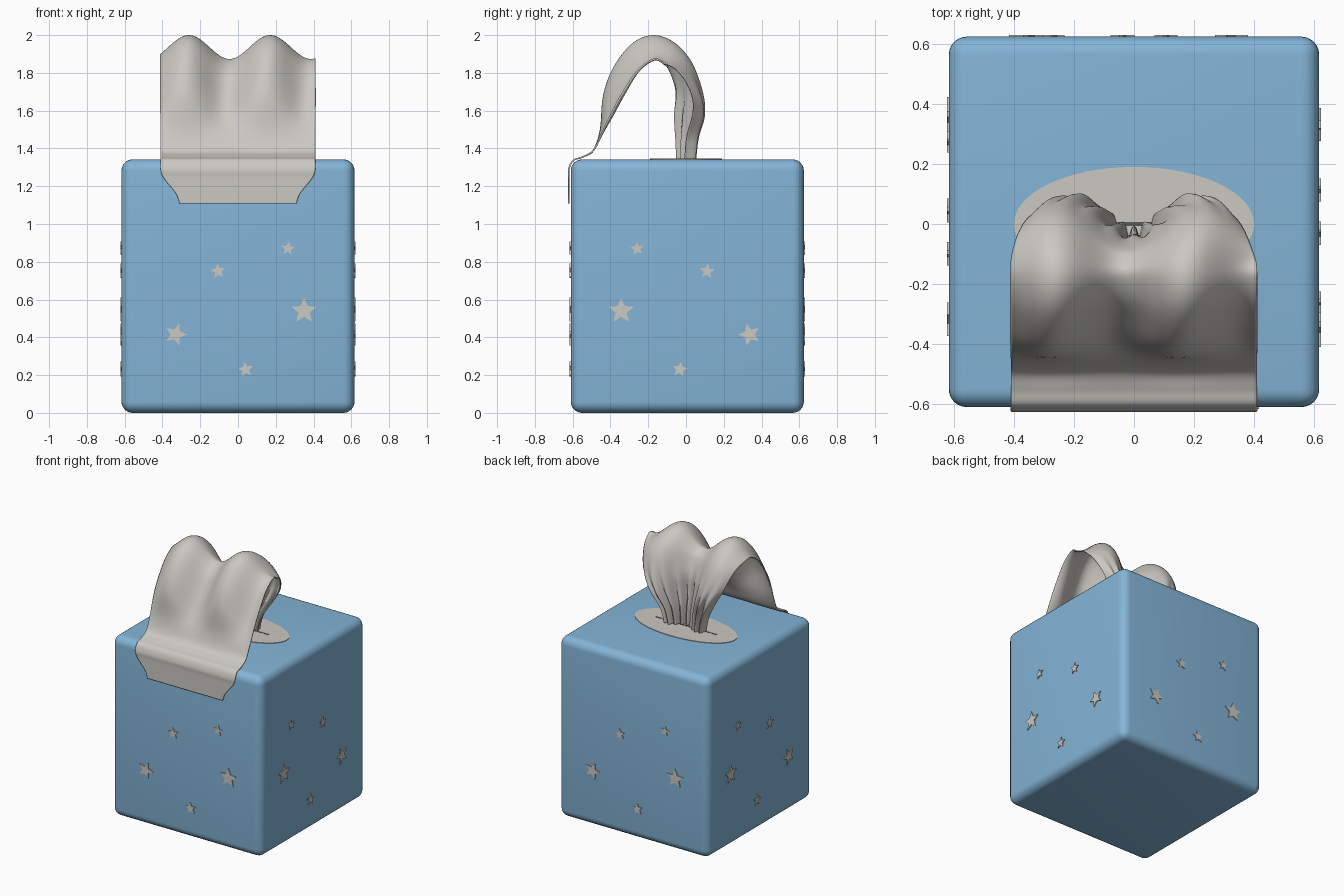
import bpy, bmesh, math
from mathutils import Matrix, Vector

if "Cube" in bpy.data.objects:
    bpy.data.objects.remove(bpy.data.objects["Cube"])


def material(name, rgb):
    m = bpy.data.materials.new(name)
    m.diffuse_color = (*rgb, 1)
    m.use_nodes = True
    m.node_tree.nodes["Principled BSDF"].inputs["Base Color"].default_value = m.diffuse_color
    return m


BLUE = material("box blue", (0.23, 0.46, 0.68))
PAPER = material("paper cream", (0.60, 0.58, 0.54))
DARK = material("slot dark", (0.10, 0.10, 0.10))


def add_object(name, bm, mat, smooth=None):
    me = bpy.data.meshes.new(name)
    bmesh.ops.recalc_face_normals(bm, faces=bm.faces)
    bm.to_mesh(me)
    bm.free()
    me.materials.append(mat)
    ob = bpy.data.objects.new(name, me)
    bpy.context.collection.objects.link(ob)
    if smooth:
        bpy.ops.object.select_all(action='DESELECT')
        ob.select_set(True)
        bpy.context.view_layer.objects.active = ob
        bpy.ops.object.shade_smooth_by_angle(angle=math.radians(smooth))
    return ob


def plate(bm, outline, depth, matrix):
    """Extrude a flat outline along local z and place it."""
    n = len(outline)
    lo = [bm.verts.new(matrix @ Vector((x, y, 0))) for x, y in outline]
    hi = [bm.verts.new(matrix @ Vector((x, y, depth))) for x, y in outline]
    bm.faces.new(lo[::-1])
    bm.faces.new(hi)
    for i in range(n):
        j = (i + 1) % n
        bm.faces.new((lo[i], lo[j], hi[j], hi[i]))


HALF, TOP, CY = 0.617, 1.342, 0.007

# Box body with rounded edges
bm = bmesh.new()
bmesh.ops.create_cube(bm, size=1, matrix=Matrix.Translation((0, CY, TOP / 2))
                      @ Matrix.Diagonal((2 * HALF, 2 * HALF, TOP, 1)))
bmesh.ops.bevel(bm, geom=bm.edges[:], offset=0.06, segments=6, profile=0.5,
                affect='EDGES')
add_object("box", bm, BLUE, 35)

# Oval opening panel on the top
bm = bmesh.new()
oval = [(0.4 * math.cos(a), 0.19 * math.sin(a))
        for a in (2 * math.pi * i / 64 for i in range(64))]
plate(bm, oval, 0.007, Matrix.Translation((0, 0, TOP - 0.003)))
add_object("oval_panel", bm, PAPER)

# Narrow slot in the panel
bm = bmesh.new()
slot = [(-0.25, -0.007), (0.25, -0.007), (0.25, 0.007), (-0.25, 0.007)]
plate(bm, slot, 0.005, Matrix.Translation((0, 0, TOP)))
add_object("slot", bm, DARK)

# Stars: (across, height, radius, tilt in degrees); mirrored on the two sides
STARS = [(0.265, 0.87, 0.037, -6), (-0.105, 0.75, 0.041, 6),
         (0.35, 0.54, 0.07, 0), (-0.33, 0.415, 0.061, -18),
         (0.04, 0.23, 0.042, 8)]
for side, turn, flip in (("front", 0, 1), ("right", 90, -1),
                         ("back", 180, 1), ("left", 270, -1)):
    bm = bmesh.new()
    face = (Matrix.Translation((0, CY, 0)) @ Matrix.Rotation(math.radians(turn), 4, 'Z')
            @ Matrix.Translation((0, -HALF + 0.002, 0))
            @ Matrix.Rotation(math.pi / 2, 4, 'X'))
    for h, z, r, tilt in STARS:
        pts = []
        for k in range(10):
            a = math.radians(90 + tilt + 36 * k)
            q = r if k % 2 == 0 else r * 0.45
            pts.append((flip * (h + q * math.cos(a)), z + q * math.sin(a)))
        plate(bm, pts, 0.008, face)
    add_object(side + "_stars", bm, PAPER)

# Tissue: stations from slot, over the top, to the front flap
# (crest y, crest z, trough y, trough z, half width)
ROWS = [(.030, 1.340, -.030, 1.340, .16), (.045, 1.46, -.035, 1.45, .19),
        (.085, 1.58, -.050, 1.58, .26), (.080, 1.70, -.050, 1.70, .33),
        (.030, 1.85, -.085, 1.81, .38), (-.06, 1.955, -.12, 1.85, .405),
        (-.17, 1.996, -.17, 1.868, .41), (-.28, 1.955, -.25, 1.81, .41),
        (-.38, 1.83, -.325, 1.69, .41), (-.435, 1.68, -.385, 1.58, .41),
        (-.452, 1.50, -.445, 1.475, .41), (-.49, 1.39, -.49, 1.39, .41),
        (-.55, 1.354, -.55, 1.354, .41), (-.598, 1.336, -.598, 1.336, .41),
        (-.62, 1.29, -.62, 1.29, .41), (-.62, 1.245, -.62, 1.245, .395),
        (-.62, 1.16, -.62, 1.16, .328), (-.62, 1.108, -.62, 1.108, .31)]


def spline(t):
    """Catmull-Rom through the stations."""
    i = min(int(t), len(ROWS) - 2)
    f = t - i
    a, b, c, d = (ROWS[max(0, min(len(ROWS) - 1, i + k))] for k in (-1, 0, 1, 2))
    return [0.5 * (2 * q + (r - p) * f + (2 * p - 5 * q + 4 * r - s) * f * f
                   + (3 * q - p - 3 * r + s) * f ** 3)
            for p, q, r, s in zip(a, b, c, d)]


def ramp(x, lo, hi):
    f = max(0, min(1, (x - lo) / (hi - lo)))
    return f * f * (3 - 2 * f)


NU, SUB = 90, 6
bm = bmesh.new()
grid = []
for j in range((len(ROWS) - 1) * SUB + 1):
    t = j / SUB
    yc, zc, yt, zt, hw = spline(t)
    back = 1 - ramp(t, 2, 6)
    middle = -0.11 * (1 - back) - 0.06 * ramp(t, 6, 9)
    period = 1.05 + 0.45 * back
    pleat = 0.022 * (1 - ramp(t, 1, 4))
    row = []
    for i in range(NU + 1):
        u = 2 * i / NU - 1
        w = 0.5 - 0.5 * math.cos(2 * math.pi * (u - middle) / period)
        y = yt + (yc - yt) * w + pleat * math.cos(2 * math.pi * u * 4.5)
        row.append(bm.verts.new((u * hw, y, zt + (zc - zt) * w)))
    grid.append(row)
for r0, r1 in zip(grid, grid[1:]):
    for i in range(NU):
        bm.faces.new((r0[i], r0[i + 1], r1[i + 1], r1[i]))
tissue = add_object("tissue", bm, PAPER, 60)
solid = tissue.modifiers.new("thickness", 'SOLIDIFY')
solid.thickness = 0.008
solid.offset = 0
